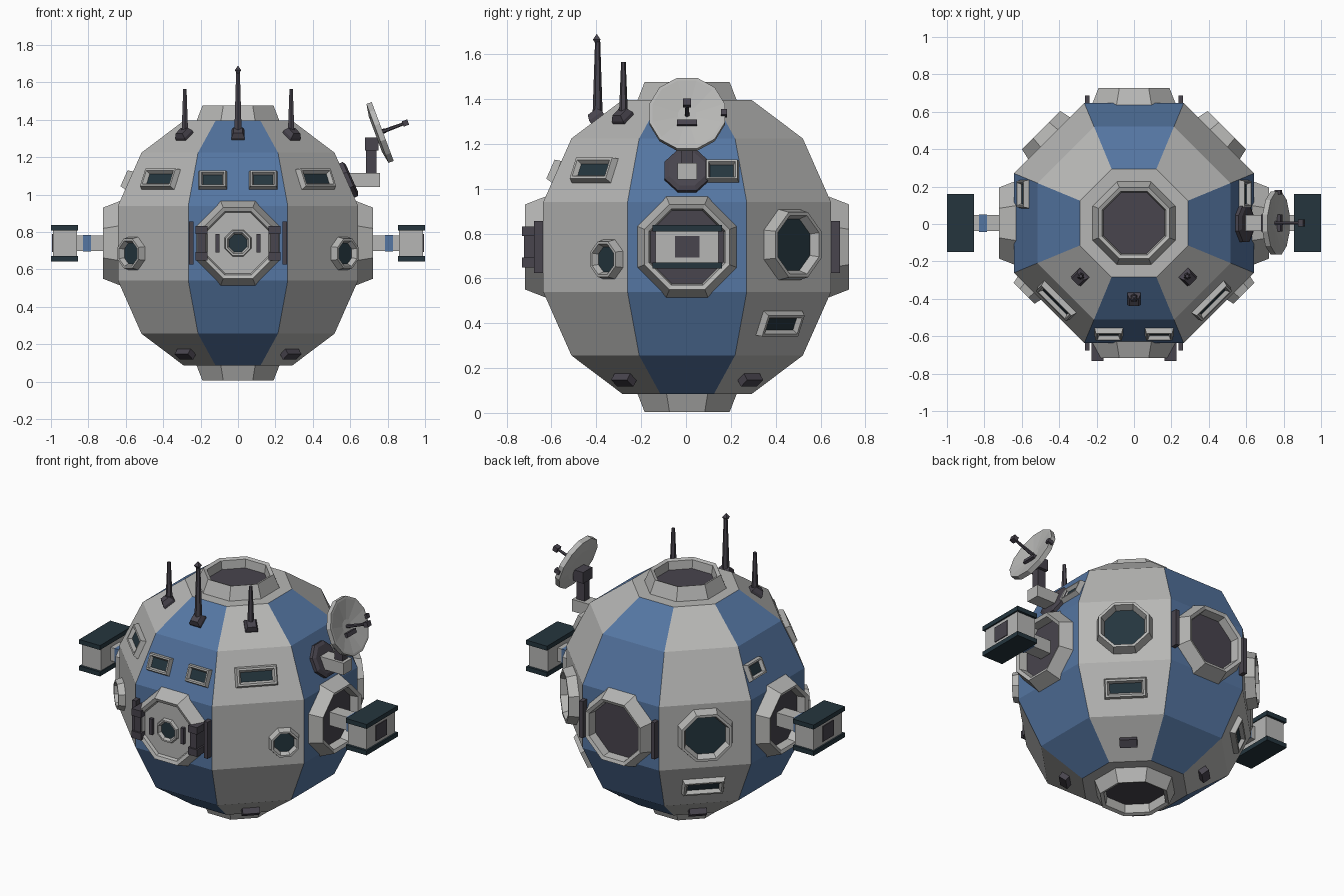
import bpy, math
from mathutils import Matrix, Vector

if "Cube" in bpy.data.objects:
    bpy.data.objects.remove(bpy.data.objects["Cube"])

CY, CZ = 0.005, 0.74


def material(name, rgb):
    m = bpy.data.materials.new(name)
    m.use_nodes = True
    m.diffuse_color = (*rgb, 1)
    m.node_tree.nodes["Principled BSDF"].inputs["Base Color"].default_value = (*rgb, 1)
    return m


GREY = material("light grey hull", (0.47, 0.47, 0.46))
BLUE = material("blue hull", (0.09, 0.18, 0.36))
DARK = material("dark metal", (0.065, 0.058, 0.075))
GLASS = material("dark glass", (0.018, 0.036, 0.048))


def loft(name, M, n, rings, mats):
    """Skin n-sided rings (half width, half height, depth); mats: start, spans, end."""
    verts, faces, ids = [], [], []
    slots = list(dict.fromkeys(mats))
    c = math.cos(math.pi / n)
    for w, h, d in rings:
        for k in range(n):
            a = (k + 0.5) * math.tau / n
            verts.append(M @ Vector((w * math.cos(a) / c, h * math.sin(a) / c, d)))
    faces.append(list(range(n))[::-1])
    ids.append(mats[0])
    for r in range(len(rings) - 1):
        for k in range(n):
            j = (k + 1) % n
            faces.append([r * n + k, r * n + j, (r + 1) * n + j, (r + 1) * n + k])
            ids.append(mats[min(r + 1, len(mats) - 1)])
    faces.append([(len(rings) - 1) * n + k for k in range(n)])
    ids.append(mats[-1])
    mesh = bpy.data.meshes.new(name)
    mesh.from_pydata(verts, [], faces)
    for m in slots:
        mesh.materials.append(m)
    for p, m in zip(mesh.polygons, ids):
        p.material_index = slots.index(m)
    ob = bpy.data.objects.new(name, mesh)
    bpy.context.collection.objects.link(ob)
    return ob


def box(name, lo, hi, mat, M=Matrix()):
    w, h = (hi[0] - lo[0]) / 2, (hi[1] - lo[1]) / 2
    T = M @ Matrix.Translation(((lo[0] + hi[0]) / 2, (lo[1] + hi[1]) / 2, 0))
    return loft(name, T, 4, [(w, h, lo[2]), (w, h, hi[2])], [mat])


def frame(origin, tangent, up, normal):
    M = Matrix((tangent, up, normal)).transposed().to_4x4()
    M.translation = Vector(origin)
    return M


# Hull: eight-sided shell with alternating blue panels
PROFILE = [(0.289, -0.655), (0.516, -0.484), (0.642, -0.2),
           (0.642, 0.2), (0.516, 0.484), (0.289, 0.655)]
CENTRE = Matrix.Translation((0, CY, CZ))
hull = loft("hull", CENTRE, 8, [(a, a, z) for a, z in PROFILE], [GREY])
hull.data.materials.append(BLUE)
for p in hull.data.polygons:
    nx, ny, nz = p.normal
    if abs(nz) < 0.95 and min(abs(nx), abs(ny)) < 0.05:
        p.material_index = 1


def panel(deg, z, u=0):
    """Frame lying on the hull panel facing deg, at height z and sideways offset u."""
    a, z = math.radians(deg), z - CZ
    out, side = Vector((math.cos(a), math.sin(a), 0)), Vector((-math.sin(a), math.cos(a), 0))
    for (a0, z0), (a1, z1) in zip(PROFILE, PROFILE[1:]):
        if z0 <= z <= z1:
            up = (out * (a1 - a0) + Vector((0, 0, z1 - z0))).normalized()
            apo = a0 + (a1 - a0) * (z - z0) / (z1 - z0)
            pos = out * apo + side * u + Vector((0, CY, z + CZ))
            return frame(pos, side, up, side.cross(up))


def window(name, M, w, h, n=4, rim=0.03, height=0.03):
    """Raised bevelled frame around a sunken pane."""
    b = rim / 3
    loft(name, M, n, [(w, h, -0.01), (w - b, h - b, height), (w - 2 * b, h - 2 * b, height),
                      (w - rim, h - rim, height * 0.3)], [GREY, GREY, GREY, GREY, GLASS])


def hatch(name, M, floor, depth):
    loft(name, M, 8, [(0.225, 0.225, -0.01), (0.19, 0.19, 0.08), (0.17, 0.17, 0.072),
                      (0.163, 0.163, depth)], [GREY, GREY, GREY, GREY, floor])


# Docking hatches on all six sides
for label, deg in (("left", 0), ("back", 90), ("right", 180)):
    hatch(label + "_hatch", panel(deg, CZ), DARK, 0.02)
hatch("front_hatch", panel(-90, CZ), GREY, 0.055)
TOP = CENTRE @ Matrix.Translation((0, 0, 0.655))
BOTTOM = CENTRE @ Matrix.Rotation(math.pi, 4, "X") @ Matrix.Translation((0, 0, 0.655))
hatch("top_hatch", TOP, DARK, 0.02)
hatch("bottom_hatch", BOTTOM, DARK, 0.02)

# Front door fittings
FRONT = panel(-90, CZ)
window("door_porthole", FRONT @ Matrix.Translation((0, 0, 0.05)), 0.075, 0.075, 8, 0.028, 0.025)
for s, side in ((-1, "right"), (1, "left")):
    S = FRONT @ Matrix.Translation((s * 0.11, 0, 0))
    box(side + "_door_handle", (-0.01, -0.05, 0.05), (0.01, 0.05, 0.075), DARK, S)
    H = FRONT @ Matrix.Translation((s * 0.195, 0, 0))
    box(side + "_hinge_bar", (-0.022, -0.06, 0), (0.022, 0.06, 0.085), DARK, H)
    for e in (-1, 1):
        K = H @ Matrix.Translation((0, e * 0.07, 0))
        box(side + "_hinge_knuckle", (-0.032, -0.022, 0), (0.032, 0.022, 0.095), DARK, K)
    for label, deg in (("front", -90), ("back", 90)):
        P = panel(deg, CZ, s * 0.25)
        box(f"{label}_{side}_rail", (-0.013, -0.115, -0.03), (0.013, 0.115, 0.04), DARK, P)

    # Upper windows and small portholes
    window(side + "_cabin_window", panel(-90, 1.075, s * 0.135), 0.078, 0.055, rim=0.026)
    window(side + "_wide_window", panel(-90 + s * 45, 1.08), 0.125, 0.062, rim=0.034)
    window(side + "_small_porthole", panel(-90 + s * 45, 0.685, s * 0.15), 0.09, 0.09, 8, 0.034, 0.04)
    window(side + "_side_window", panel(90 - s * 90, 1.075, s * 0.155), 0.078, 0.055, rim=0.026)

    # Rear portholes and low windows
    window(side + "_big_porthole", panel(90 - s * 45, 0.75), 0.16, 0.16, 8, 0.045, 0.06)
    window(side + "_low_window", panel(90 - s * 45, 0.4), 0.125, 0.062, rim=0.034)

    # Small vents around the underside
    for label, deg in (("front", -90 + s * 45), ("back", 90 - s * 45)):
        box(f"{label}_{side}_vent", (-0.05, -0.025, -0.01), (0.05, 0.025, 0.035), DARK, panel(deg, 0.16))

    # Side arm carrying a block between two dark plates
    A = Matrix.Translation((0, CY, CZ)) @ Matrix.Rotation(0 if s > 0 else math.pi, 4, "Z")
    box(side + "_arm", (0.62, -0.042, -0.042), (0.86, 0.042, 0.042), GREY, A)
    box(side + "_arm_band", (0.785, -0.047, -0.045), (0.83, 0.047, 0.045), BLUE, A)
    box(side + "_arm_block", (0.86, -0.14, -0.08), (0.99, 0.14, 0.08), GREY, A)
    box(side + "_block_cover", (0.98, -0.055, -0.048), (0.995, 0.055, 0.048), DARK, A)
    for e in (-1, 1):
        z = e * 0.083
        box(side + "_arm_plate", (0.855, -0.155, z - 0.014), (1.0, 0.155, z + 0.014), GLASS, A)


# Antennas
def antenna(name, deg, z, top, r):
    M = panel(deg, z)
    loft(name + "_base", M, 4, [(0.036, 0.036, -0.01), (0.036, 0.036, 0.015), (0.025, 0.025, 0.04)], [DARK])
    x, y, z = M.translation
    T = Matrix.Translation((x, y, 0))
    loft(name + "_mast", T, 6, [(r, r, z), (r * 0.5, r * 0.5, top)], [DARK])


antenna("left_antenna", -45, 1.31, 1.565, 0.018)
antenna("right_antenna", -135, 1.31, 1.565, 0.018)
antenna("centre_antenna", -90, 1.312, 1.66, 0.02)
TIP = Matrix.Translation((0, CY - 0.403, 1.665))
loft("antenna_tip", TIP, 4, [(0.001, 0.001, -0.024), (0.017, 0.017, 0), (0.001, 0.001, 0.024)], [DARK])

# Dish mount
loft("dish_socket", panel(0, 1.075), 8, [(0.1, 0.1, -0.01), (0.1, 0.1, 0.02), (0.08, 0.08, 0.03)], [DARK])
Y = Matrix.Translation((0, CY, 0))
box("dish_bracket", (0.56, -0.043, 1.04), (0.76, 0.043, 1.115), GREY, Y)
box("dish_post", (0.685, -0.025, 1.11), (0.74, 0.025, 1.25), DARK, Y)
box("dish_joint", (0.68, -0.045, 1.235), (0.75, 0.045, 1.305), DARK, Y)

# Dish with feed horn
n = Vector((0.937, 0, 0.35)).normalized()
t = Vector((0, 1, 0))
D = frame((0.755, CY, 1.33), t, n.cross(t), n)
loft("dish", D, 12, [(0.1, 0.1, -0.022), (0.168, 0.168, -0.01), (0.168, 0.168, 0.02),
                     (0.155, 0.155, 0.02), (0.04, 0.04, 0)], [GREY])
box("dish_receiver", (-0.045, -0.055, -0.01), (0.045, -0.03, 0.02), DARK, D)
loft("feed_rod", D, 6, [(0.01, 0.01, -0.01), (0.007, 0.007, 0.145)], [DARK])
box("feed_horn", (-0.018, -0.015, 0.135), (0.018, 0.015, 0.165), DARK, D)
box("dish_rim_sensor", (0.152, -0.013, 0), (0.178, 0.013, 0.035), DARK, D)
